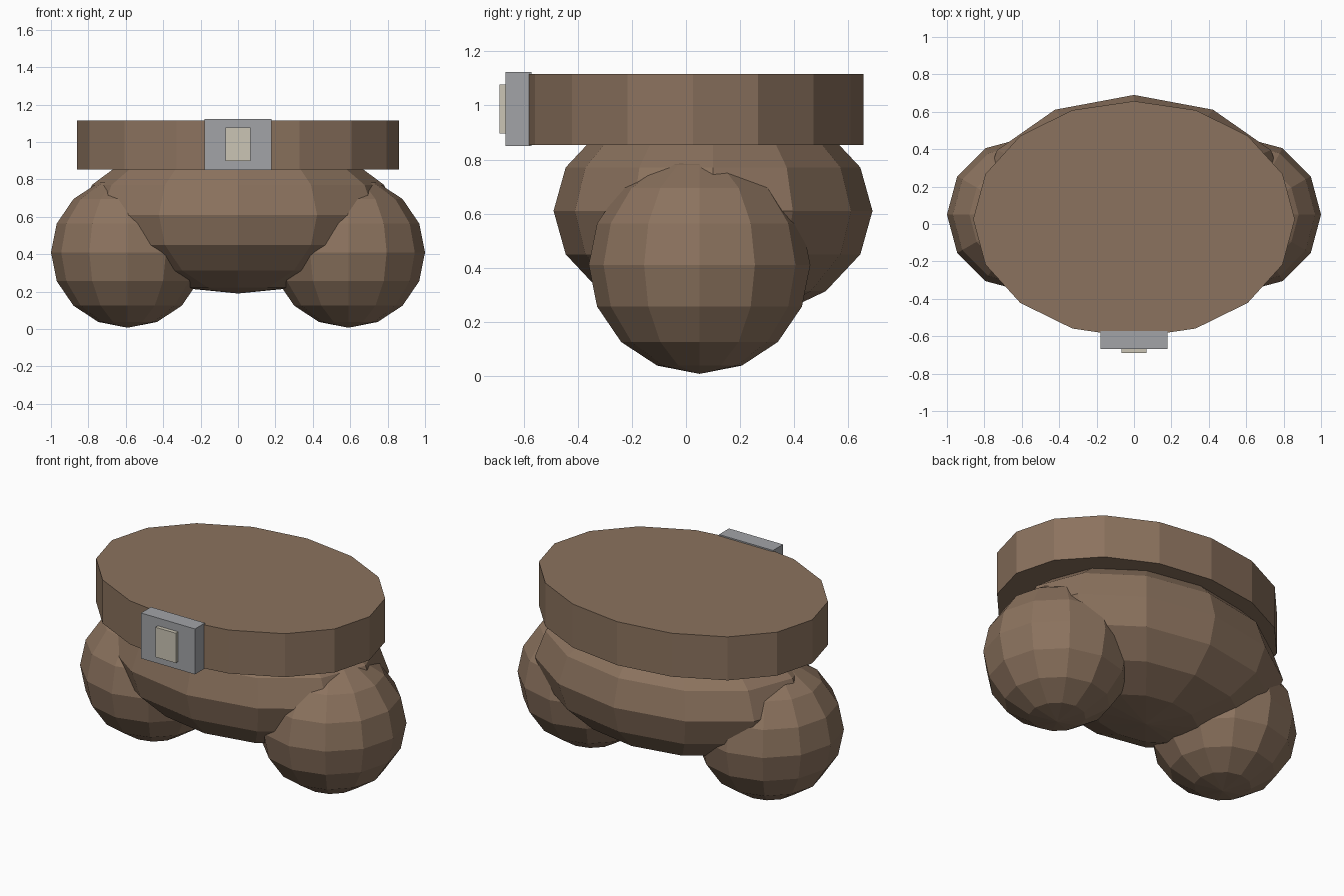
import bpy, math

if "Cube" in bpy.data.objects:
    bpy.data.objects.remove(bpy.data.objects["Cube"])


def material(name, rgb):
    m = bpy.data.materials.new(name)
    m.diffuse_color = (*rgb, 1)
    m.use_nodes = True
    m.node_tree.nodes["Principled BSDF"].inputs["Base Color"].default_value = m.diffuse_color
    return m


BROWN = material("brown cloth", (0.26, 0.17, 0.112))
GREY = material("grey metal", (0.36, 0.37, 0.39))
CREAM = material("cream inlay", (0.60, 0.56, 0.46))


def finish(name, mat, scale=None):
    ob = bpy.context.object
    ob.name = name
    if scale:
        ob.scale = scale
        bpy.ops.object.transform_apply(location=False, rotation=False, scale=True)
    ob.data.materials.append(mat)
    return ob


def ellipsoid(name, centre, radii):
    bpy.ops.mesh.primitive_uv_sphere_add(segments=12, ring_count=8, radius=1, location=centre)
    return finish(name, BROWN, radii)


def box(name, lo, hi, mat):
    centre = [(a + b) / 2 for a, b in zip(lo, hi)]
    bpy.ops.mesh.primitive_cube_add(size=1, location=centre)
    return finish(name, mat, [b - a for a, b in zip(lo, hi)])


# Hips and upper legs
ellipsoid("hips", (0, 0.10, 0.61), (0.845, 0.59, 0.42))
for side, label in ((-1, "left"), (1, "right")):
    ellipsoid(label + "_thigh", (side * 0.59, 0.05, 0.41), (0.41, 0.41, 0.403))

# Broad oval belt
bpy.ops.mesh.primitive_cylinder_add(vertices=16, radius=1, depth=1, location=(0, 0.025, 0.985))
finish("belt", BROWN, (0.86, 0.632, 0.262))

# Buckle with raised inlay
box("buckle", (-0.18, -0.667, 0.85), (0.18, -0.572, 1.124), GREY)
box("buckle_inlay", (-0.068, -0.69, 0.897), (0.068, -0.64, 1.077), CREAM)
